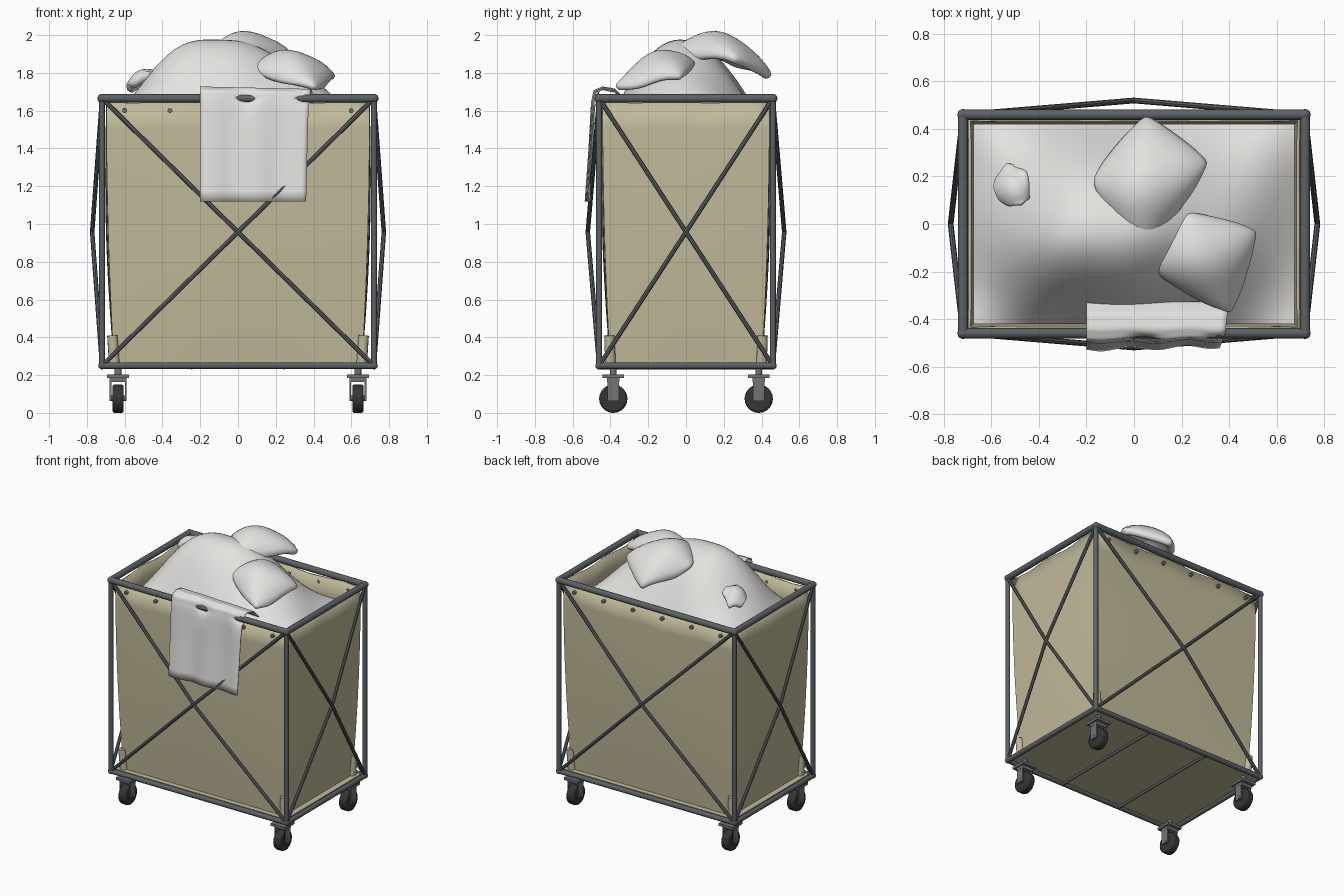
import bpy, bmesh, math
from mathutils import Vector

if "Cube" in bpy.data.objects:
    bpy.data.objects.remove(bpy.data.objects["Cube"], do_unlink=True)


def material(name, rgb):
    m = bpy.data.materials.new(name)
    m.use_nodes = True
    m.diffuse_color = (*rgb, 1)
    m.node_tree.nodes["Principled BSDF"].inputs["Base Color"].default_value = (*rgb, 1)
    return m


STEEL = material("grey steel", (0.11, 0.12, 0.13))
CASTER = material("caster grey", (0.17, 0.175, 0.18))
RUBBER = material("dark rubber", (0.035, 0.035, 0.037))
CANVAS = material("olive canvas", (0.53, 0.49, 0.32))
LINEN = material("white linen", (0.77, 0.76, 0.74))


def finish(name, bm, mat, angle=40):
    mesh = bpy.data.meshes.new(name)
    bm.normal_update()
    bm.to_mesh(mesh)
    bm.free()
    ob = bpy.data.objects.new(name, mesh)
    bpy.context.collection.objects.link(ob)
    mesh.materials.append(mat)
    bpy.ops.object.select_all(action="DESELECT")
    ob.select_set(True)
    bpy.context.view_layer.objects.active = ob
    bpy.ops.object.shade_smooth_by_angle(angle=math.radians(angle))
    return ob


def add_tube(bm, a, b, r, sides=12):
    a, b = Vector(a), Vector(b)
    d = b - a
    mat = d.to_track_quat("Z", "Y").to_matrix().to_4x4()
    mat.translation = (a + b) / 2
    bmesh.ops.create_cone(bm, cap_ends=True, segments=sides, radius1=r, radius2=r,
                          depth=d.length, matrix=mat)


def tubes(name, segments, r, mat, sides=12):
    bm = bmesh.new()
    for a, b in segments:
        add_tube(bm, a, b, r, sides)
    return finish(name, bm, mat)


def add_box(bm, centre, size):
    vs = bmesh.ops.create_cube(bm, size=1)["verts"]
    for v in vs:
        v.co = Vector(centre) + Vector(c * s for c, s in zip(v.co, size))


def sheet(name, nx, ny, place, mat, thickness=0.0, smooth=0):
    """Grid whose vertices are placed by a function of u and v in 0..1."""
    bm = bmesh.new()
    bmesh.ops.create_grid(bm, x_segments=nx, y_segments=ny, size=0.5)
    for v in bm.verts:
        v.co = place(v.co.x + 0.5, v.co.y + 0.5)
    ob = finish(name, bm, mat, 70)
    if thickness:
        mod = ob.modifiers.new("thickness", "SOLIDIFY")
        mod.thickness = thickness
    if smooth:
        ob.modifiers.new("smooth", "SUBSURF").levels = smooth
        ob.modifiers["smooth"].render_levels = smooth
    return ob


X, Y, LOW, HIGH = 0.72, 0.46, 0.25, 1.665
MID = (LOW + HIGH) / 2
SIGNS = (-1, 1)
CORNERS = [(sx, sy) for sx in SIGNS for sy in SIGNS]


# Frame: rails, posts, floor bars
def ring(z):
    return ([((-X, s * Y, z), (X, s * Y, z)) for s in SIGNS]
            + [((s * X, -Y, z), (s * X, Y, z)) for s in SIGNS])


tubes("top_rails", ring(HIGH), 0.022, STEEL)
tubes("bottom_rails", ring(LOW), 0.018, STEEL)
tubes("corner_posts", [((sx * X, sy * Y, LOW), (sx * X, sy * Y, HIGH)) for sx, sy in CORNERS],
      0.016, STEEL)
tubes("floor_bars", [((s * 0.245, -Y, LOW - 0.01), (s * 0.245, Y, LOW - 0.01)) for s in SIGNS],
      0.01, STEEL)

bm = bmesh.new()
for sx, sy in CORNERS:
    for z, r in ((LOW, 0.02), (HIGH, 0.024)):
        ball = bmesh.ops.create_uvsphere(bm, u_segments=12, v_segments=8, radius=r)["verts"]
        bmesh.ops.translate(bm, verts=ball, vec=(sx * X, sy * Y, z))
finish("frame_corners", bm, STEEL)

# Crossed braces bowing outward to a meeting point on each side
braces = []
for s in SIGNS:
    for sx, sy in CORNERS:
        z = HIGH if sy > 0 else LOW
        braces.append(((sx * X, s * Y, z), (0, s * 0.52, MID)))
        braces.append(((s * X, sx * Y, z), (s * 0.772, 0, MID)))
tubes("cross_braces", braces, 0.012, STEEL, 8)

# Canvas bag, open at the top, narrowing toward the floor
bm = bmesh.new()
bmesh.ops.create_cube(bm, size=2)
bmesh.ops.subdivide_edges(bm, edges=bm.edges[:], cuts=9, use_grid_fill=True)
bmesh.ops.delete(bm, geom=[f for f in bm.faces if f.calc_center_median().z > 0.99],
                 context="FACES")
for v in bm.verts:
    x, y, z = v.co
    t = (z + 1) / 2
    taper = 0.04 * (1 - t) ** 2
    sway = 0.006 * math.sin(5 * t + 3 * x + 4 * y)
    bow = 0.012 * math.sin(math.pi * t)
    v.co = (x * (0.697 - taper + bow * (1 - y * y) * (abs(x) > 0.99)) + sway * t * (1 - x * x),
            y * (0.442 - taper + bow * (1 - x * x) * (abs(y) > 0.99)) + sway * t * (1 - y * y),
            0.262 + 1.385 * t + 0.008 * t * math.sin(9 * x + 7 * y))
bag = finish("canvas_bag", bm, CANVAS, 45)
wall = bag.modifiers.new("thickness", "SOLIDIFY")
wall.thickness = 0.012

bm = bmesh.new()
add_box(bm, (0, 0, 0.257), (1.40, 0.88, 0.012))
finish("bag_floor", bm, CANVAS)

tubes("bag_corner_folds", [((sx * 0.655, sy * 0.4, 0.26), (sx * 0.665, sy * 0.405, 0.41))
                           for sx, sy in CORNERS], 0.028, CANVAS)

tubes("grommets", [((-0.6 + 0.24 * i, s * 0.43, 1.6), (-0.6 + 0.24 * i, s * 0.462, 1.6))
                   for i in range(6) for s in SIGNS], 0.013, CASTER, 10)

# Casters: stem, plate, fork and wheel
for sx, sy in CORNERS:
    cx, cy = sx * 0.635, sy * 0.385
    side = ("front" if sy < 0 else "back") + ("_left" if sx > 0 else "_right")
    bm = bmesh.new()
    add_tube(bm, (cx, cy, 0.18), (cx, cy, 0.256), 0.018)
    add_box(bm, (cx, cy, 0.193), (0.115, 0.115, 0.018))
    add_box(bm, (cx, cy, 0.174), (0.09, 0.066, 0.022))
    for s in SIGNS:
        add_box(bm, (cx + s * 0.04, cy, 0.122), (0.008, 0.062, 0.12))
    add_tube(bm, (cx - 0.046, cy, 0.077), (cx + 0.046, cy, 0.077), 0.014)
    finish(side + "_caster_fork", bm, CASTER)
    wheel = tubes(side + "_wheel", [((cx - 0.03, cy, 0.075), (cx + 0.03, cy, 0.075))],
                  0.075, RUBBER, 24)
    bev = wheel.modifiers.new("round", "BEVEL")
    bev.width, bev.segments = 0.012, 2


# Heap of linen filling the bag
def heap(u, v):
    x, y = -0.675 + 1.35 * u, -0.42 + 0.84 * v
    dx, dy = x + 0.15, y + 0.03
    dx /= 0.53 if dx < 0 else 0.83
    dy /= 0.39 if dy < 0 else 0.45
    rise = max(0, math.cos(dx * math.pi / 2)) * max(0, math.cos(dy * math.pi / 2))
    lumps = 0.014 * math.sin(11 * x + 4 * y) * math.sin(9 * y - 5 * x + 1)
    return Vector((x, y, 1.51 + 0.48 * rise + lumps))


sheet("linen_heap", 40, 28, heap, LINEN)


# Crumpled pieces lying on the heap
def draped(name, corners, dome, thickness):
    a, b, c, d = [Vector(p) for p in corners]

    def place(u, v):
        p = a.lerp(b, u).lerp(d.lerp(c, u), v)
        arch = max(0, math.sin(math.pi * u) * math.sin(math.pi * v)) ** 0.55
        p.z += dome * arch + 0.012 * math.sin(6 * u + 2) * math.sin(7 * v)
        return p
    return sheet(name, 8, 8, place, LINEN, thickness, 1)


draped("upper_cloth", [(0.05, 0.43, 1.75), (0.30, 0.25, 1.84),
                       (0.03, -0.09, 1.87), (-0.16, 0.17, 1.86)], 0.125, 0.06)
draped("front_cloth", [(0.22, 0.03, 1.82), (0.50, -0.03, 1.75),
                       (0.40, -0.37, 1.69), (0.06, -0.16, 1.79)], 0.105, 0.05)
draped("small_cloth", [(-0.52, 0.23, 1.69), (-0.45, 0.20, 1.76),
                       (-0.47, 0.07, 1.76), (-0.57, 0.14, 1.70)], 0.035, 0.05)

# Towel hung over the front rail
PATH = [Vector(p) for p in ((-0.33, 1.66), (-0.38, 1.712), (-0.44, 1.722), (-0.478, 1.705),
                            (-0.489, 1.64), (-0.5, 1.4), (-0.518, 1.12))]


def towel(u, v):
    t = v * (len(PATH) - 1)
    i = min(int(t), len(PATH) - 2)
    y, z = PATH[i].lerp(PATH[i + 1], t - i)
    x = -0.2 + u * (0.6 - 0.04 * v)
    dip = math.exp(-((x - 0.05) / 0.05) ** 2) + math.exp(-((x - 0.36) / 0.05) ** 2)
    near = max(0, 1 - abs(t - 3.4))
    y += 0.008 * math.sin(15 * u + 3) * v + 0.012 * (u - 0.5) * v + 0.022 * dip * near
    z -= 0.02 * u * (1 - v) + 0.03 * dip * near
    return Vector((x, y, z))


sheet("hanging_towel", 24, 30, towel, LINEN, 0.006)
